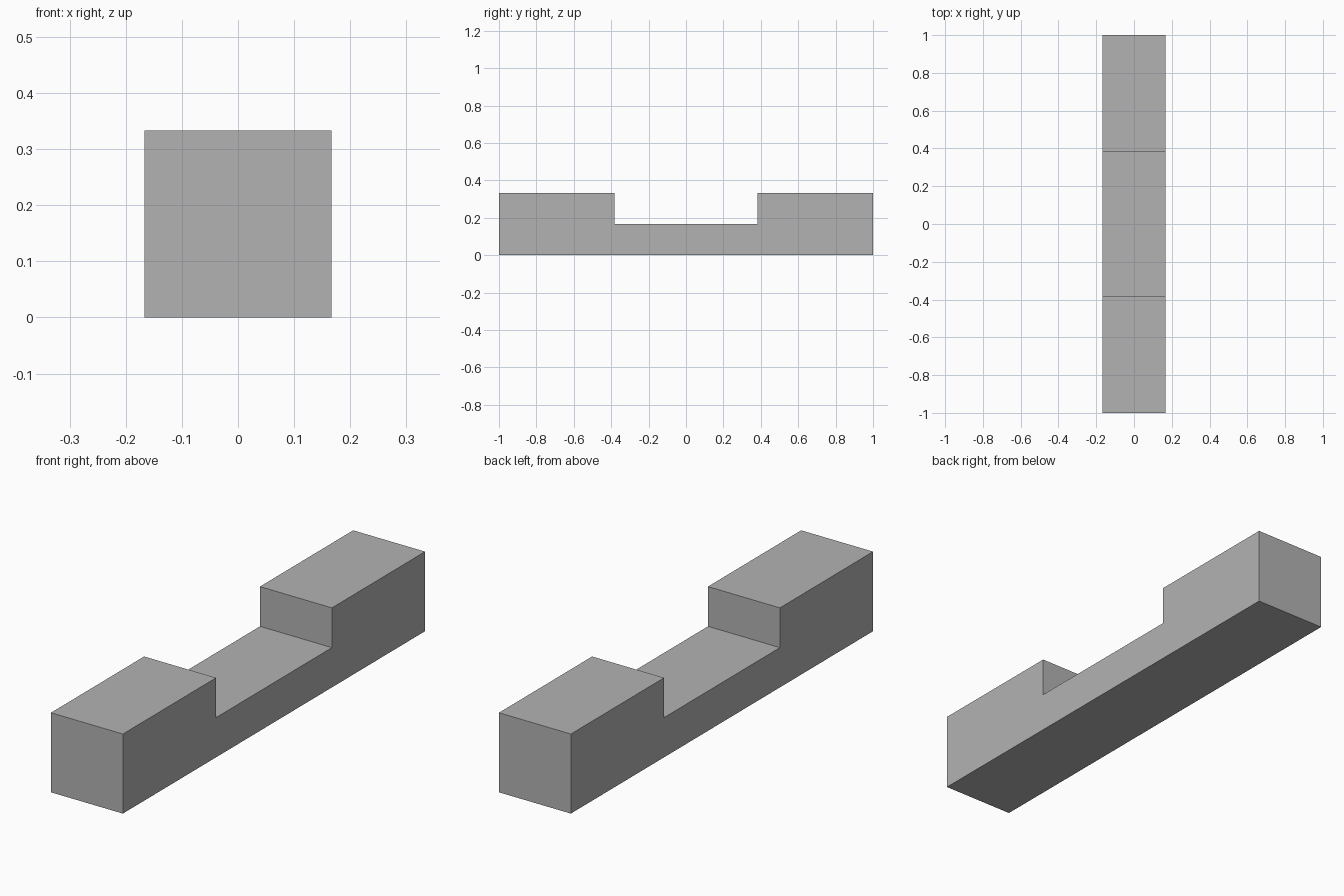
import bpy
import bmesh

cube = bpy.data.objects.get("Cube")
if cube:
    bpy.data.objects.remove(cube, do_unlink=True)

WIDTH, HEIGHT, HALF_LENGTH = 0.3333, 0.3333, 1.0
NOTCH_HALF, NOTCH_FLOOR = 0.3833, 0.1667

grey = bpy.data.materials.new("plain grey")
grey.use_nodes = True
colour = (0.45, 0.45, 0.45, 1)
grey.diffuse_color = colour
grey.node_tree.nodes["Principled BSDF"].inputs["Base Color"].default_value = colour

# Side profile (y, z): half is listed, the other half is mirrored
half = [(HALF_LENGTH, 0), (HALF_LENGTH, HEIGHT), (NOTCH_HALF, HEIGHT), (NOTCH_HALF, NOTCH_FLOOR)]
profile = half + [(-y, z) for y, z in reversed(half)]

# Notched beam: profile extruded across the width
bm = bmesh.new()
side = bm.faces.new([bm.verts.new((-WIDTH / 2, y, z)) for y, z in profile])
extruded = bmesh.ops.extrude_face_region(bm, geom=[side])["geom"]
moved = [v for v in extruded if isinstance(v, bmesh.types.BMVert)]
bmesh.ops.translate(bm, verts=moved, vec=(WIDTH, 0, 0))
bmesh.ops.recalc_face_normals(bm, faces=bm.faces)

mesh = bpy.data.meshes.new("notched_beam")
bm.to_mesh(mesh)
bm.free()
mesh.materials.append(grey)
beam = bpy.data.objects.new("notched_beam", mesh)
bpy.context.collection.objects.link(beam)
